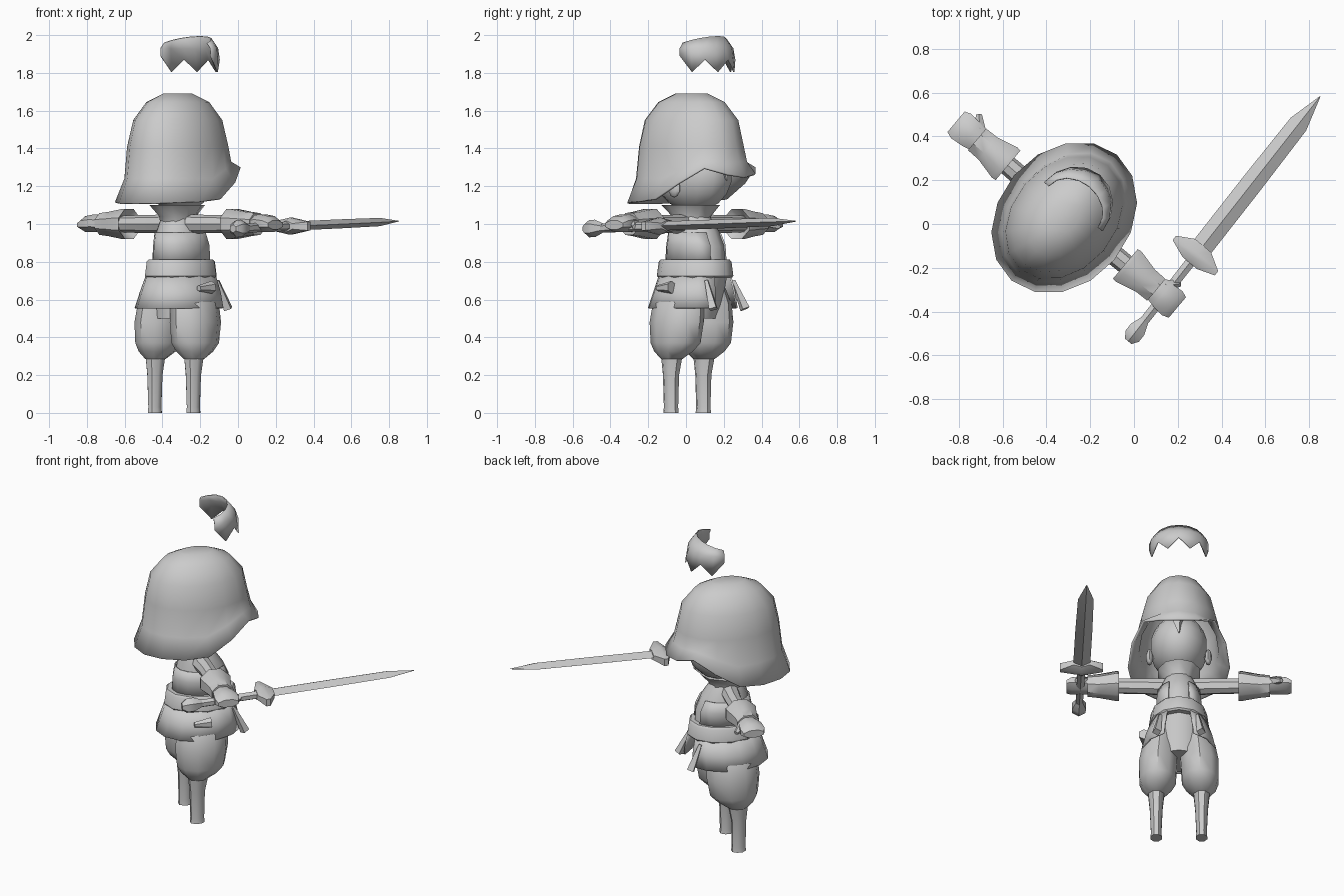
import bpy, bmesh, math
from mathutils import Matrix, Vector

cube = bpy.data.objects.get("Cube")
if cube:
    bpy.data.objects.remove(cube)

grey = bpy.data.materials.new("plain_grey")
grey.use_nodes = True
grey.diffuse_color = (0.6, 0.6, 0.6, 1)
grey.node_tree.nodes["Principled BSDF"].inputs["Base Color"].default_value = (0.6, 0.6, 0.6, 1)

# The figure is built facing +y, its sword side on +x, then turned into place
PLACE = Matrix.Translation((-0.335, 0.01, 0)) @ Matrix.Rotation(math.radians(-40), 4, 'Z')


def finish(name, bm, thickness=0, angle=42):
    bmesh.ops.recalc_face_normals(bm, faces=bm.faces)
    bm.transform(PLACE)
    mesh = bpy.data.meshes.new(name)
    bm.to_mesh(mesh)
    bm.free()
    mesh.materials.append(grey)
    obj = bpy.data.objects.new(name, mesh)
    bpy.context.collection.objects.link(obj)
    bpy.ops.object.select_all(action='DESELECT')
    obj.select_set(True)
    bpy.context.view_layer.objects.active = obj
    bpy.ops.object.shade_smooth_by_angle(angle=math.radians(angle))
    if thickness:
        mod = obj.modifiers.new("thickness", 'SOLIDIFY')
        mod.thickness = thickness
        mod.offset = -1
    return obj


def bridge(bm, rows, closed):
    for low, high in zip(rows, rows[1:]):
        n = len(low)
        for i in range(n if closed else n - 1):
            j = (i + 1) % n
            bm.faces.new((low[i], low[j], high[j], high[i]))


def loft(name, rings, sides=10, axis='z', opening=0, caps=True, thickness=0, spin=0.0):
    """rings: (position along axis, centre u, centre v, radius u, radius v);
    opening: half angle in degrees left open at the front."""
    bm = bmesh.new()
    rows = []
    gap = math.radians(opening)
    for p, cu, cv, ru, rv in rings:
        row = []
        for i in range(sides + (1 if opening else 0)):
            t = gap + (2 * math.pi - 2 * gap) * (i + spin) / sides
            u, v = cu + ru * math.sin(t), cv + rv * math.cos(t)
            co = {'z': (u, v, p), 'x': (p, u, v), 'y': (u, p, v)}[axis]
            row.append(bm.verts.new(co))
        rows.append(row)
    bridge(bm, rows, not opening)
    if caps and not opening:
        bm.faces.new(rows[0])
        bm.faces.new(rows[-1])
    return finish(name, bm, thickness)


def ball(name, centre, size, segments=10, rings=7):
    bm = bmesh.new()
    bmesh.ops.create_uvsphere(bm, u_segments=segments, v_segments=rings, radius=1)
    bm.transform(Matrix.Translation(centre) @ Matrix.Diagonal((*size, 1)))
    return finish(name, bm, angle=60)


def spike(name, base, tip, r1, r2, sides=5):
    base, tip = Vector(base), Vector(tip)
    bm = bmesh.new()
    bmesh.ops.create_cone(bm, cap_ends=True, segments=sides, radius1=r1, radius2=r2,
                          depth=(tip - base).length)
    turn = (tip - base).to_track_quat('Z', 'Y').to_matrix().to_4x4()
    bm.transform(Matrix.Translation((base + tip) / 2) @ turn)
    return finish(name, bm)


# Helmet: domed shell, its flared rim arching up over the face
def helmet():
    bm = bmesh.new()
    sides = 16
    rim = [1.25, 1.265, 1.3, 1.22, 1.135, 1.12, 1.115, 1.11, 1.11]
    lift = [0.09, 0.09, 0.09, 0.05, 0, 0, 0, 0, 0]
    profile = [(1.69, 0.06, 0.1), (1.645, 0.14, 0.2), (1.55, 0.2, 0.28),
               (1.41, 0.235, 0.31), (1.24, 0.245, 0.33), (0, 0.3, 0.375)]
    rows = []
    for z, a, b in profile:
        row = []
        for i in range(sides):
            t = 2 * math.pi * i / sides
            k = min(i, sides - i)
            height = rim[k] if z == 0 else z + (lift[k] if z < 1.3 else 0)
            row.append(bm.verts.new((a * math.sin(t), 0.025 + b * math.cos(t), height)))
        rows.append(row)
    bridge(bm, rows, True)
    bm.faces.new(rows[0])
    finish("helmet", bm, 0.012, 50)


helmet()


# Loose fringe floating above the helmet, with a zigzag lower edge
def fringe():
    bm = bmesh.new()
    count = 8
    top, mid, low = [], [], []
    for i in range(count + 1):
        t = math.radians(-90 + 180 * i / count)
        s, c = math.sin(t), math.cos(t)
        drop = 1.87 if i % 2 == 0 else 1.805
        drop = 1.89 if i in (0, count) else drop
        top.append(bm.verts.new((0.15 * s, 0.09 + 0.12 * c, 1.96 + 0.035 * c)))
        mid.append(bm.verts.new((0.175 * s, 0.09 + 0.17 * c, 1.93)))
        low.append(bm.verts.new((0.175 * s, 0.09 + 0.19 * c, drop)))
    bridge(bm, [top, mid, low], False)
    finish("fringe", bm, 0.006, 50)


fringe()

# Head
ball("head", (0, 0.04, 1.255), (0.17, 0.225, 0.19), 14, 9)
spike("forelock", (0.01, 0.25, 1.34), (0, 0.27, 1.23), 0.04, 0.004, 4)
loft("neck", [(0.97, 0, 0.03, 0.09, 0.1), (1.04, 0, 0.025, 0.09, 0.11),
              (1.1, 0, 0.02, 0.13, 0.17)])

# Torso, open jacket front, belt and split coat skirt
loft("torso", [(0.78, 0, 0.055, 0.13, 0.17), (0.88, 0, 0.055, 0.125, 0.165),
               (0.96, 0, 0.045, 0.12, 0.14), (1.04, 0, 0.03, 0.085, 0.1)], 12)
loft("jacket_front", [(0.79, 0, 0.055, 0.138, 0.18), (0.89, 0, 0.055, 0.133, 0.173),
                      (0.955, 0, 0.045, 0.126, 0.15)], 12, opening=28, thickness=0.008)
loft("belt", [(0.715, 0, 0.05, 0.168, 0.212), (0.725, 0, 0.05, 0.176, 0.22),
              (0.8, 0, 0.05, 0.166, 0.21), (0.812, 0, 0.05, 0.155, 0.2)], 12)
loft("coat_skirt", [(0.555, 0, 0.035, 0.222, 0.255), (0.64, 0, 0.045, 0.2, 0.235),
                    (0.73, 0, 0.05, 0.168, 0.21)], 12, opening=24, thickness=0.01)
loft("hips", [(0.5, 0, 0.03, 0.17, 0.13), (0.72, 0, 0.05, 0.15, 0.18)], 10)
spike("hip_pouch", (0.205, 0.06, 0.665), (0.2, -0.04, 0.66), 0.034, 0.016, 6)

for s, side in ((1, "right"), (-1, "left")):
    # Puffed trousers and thin lower legs
    loft(side + "_trouser", [(0.285, s * 0.133, 0.0, 0.05, 0.06), (0.325, s * 0.13, 0.01, 0.09, 0.11),
                             (0.37, s * 0.125, 0.02, 0.112, 0.145), (0.48, s * 0.122, 0.025, 0.117, 0.16),
                             (0.58, s * 0.112, 0.03, 0.107, 0.155), (0.66, s * 0.08, 0.04, 0.08, 0.14)], 10)
    loft(side + "_leg", [(0, s * 0.133, -0.005, 0.036, 0.045), (0.03, s * 0.133, -0.005, 0.033, 0.042),
                         (0.2, s * 0.133, -0.005, 0.041, 0.046), (0.3, s * 0.133, 0, 0.052, 0.062)], 8, spin=0.5)
    # Ear and coat corner beside the opening
    ball(side + "_ear", (s * 0.172, 0.05, 1.19), (0.022, 0.04, 0.05), 8, 5)
    spike(side + "_coat_corner", (s * 0.11, 0.22, 0.7), (s * 0.13, 0.285, 0.55), 0.012, 0.028, 4)
    # Sleeve, flared cuff and fist
    loft(side + "_sleeve", [(s * 0.06, 0.03, 1.0, 0.055, 0.052), (s * 0.2, 0.04, 1.0, 0.048, 0.048),
                            (s * 0.4, 0.043, 1.0, 0.045, 0.045)], 8, 'x')
    loft(side + "_cuff", [(s * 0.39, 0.043, 1.0, 0.05, 0.045), (s * 0.35, 0.043, 1.0, 0.095, 0.085),
                          (s * 0.37, 0.043, 1.0, 0.098, 0.086), (s * 0.47, 0.043, 1.0, 0.072, 0.07),
                          (s * 0.535, 0.043, 1.0, 0.07, 0.062)], 8, 'x', spin=0.5)
    loft(side + "_hand", [(s * 0.5, 0.043, 1.0, 0.055, 0.045), (s * 0.57, 0.043, 1.005, 0.072, 0.05),
                          (s * 0.63, 0.043, 1.0, 0.078, 0.045), (s * 0.66, 0.043, 0.995, 0.066, 0.025)],
         8, 'x', spin=0.5)
    spike(side + "_thumb", (s * 0.55, 0.08, 1.01), (s * 0.6, 0.135, 0.985), 0.03, 0.014)


# Sword, slightly angled along its length
def sword_part(name, stations, sides):
    rings = []
    for y, width, height in stations:
        k = (y + 0.21) / 1.41
        rings.append((y, 0.587 - 0.047 * k, 0.975 + 0.04 * k, width, height))
    loft(name, rings, sides, 'y')


sword_part("sword_pommel", [(-0.22, 0.022, 0.022), (-0.19, 0.046, 0.046),
                            (-0.15, 0.046, 0.046), (-0.1, 0.025, 0.025)], 6)
sword_part("sword_grip", [(-0.12, 0.024, 0.024), (0.27, 0.027, 0.025)], 6)
sword_part("sword_guard", [(0.235, 0.05, 0.03), (0.265, 0.145, 0.045),
                           (0.29, 0.145, 0.045), (0.335, 0.055, 0.03)], 6)
sword_part("sword_blade", [(0.29, 0.05, 0.024), (0.7, 0.05, 0.024),
                           (1.04, 0.046, 0.022), (1.2, 0.002, 0.002)], 4)
